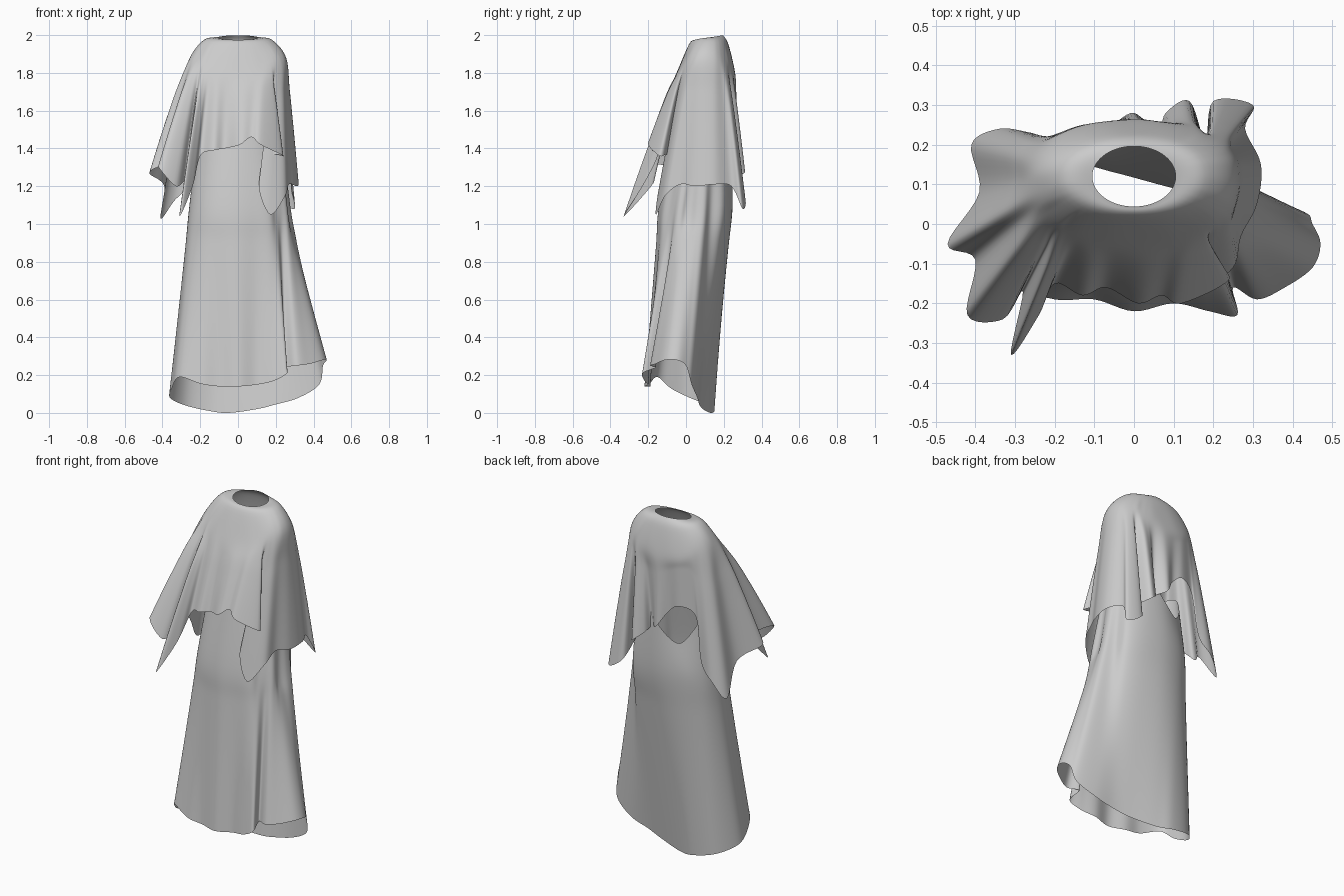
import bpy
import bmesh
from math import sin, cos, pi, atan2, copysign
from mathutils import Vector

cube = bpy.data.objects.get("Cube")
if cube:
    bpy.data.objects.remove(cube, do_unlink=True)

cloth = bpy.data.materials.new("grey_cloth")
cloth.use_nodes = True
grey = (0.6, 0.6, 0.6, 1)
cloth.diffuse_color = grey
cloth.node_tree.nodes["Principled BSDF"].inputs["Base Color"].default_value = grey


def spline(a, b, c, d, t):
    """Smooth curve from b to c."""
    return b + 0.5 * t * (c - a + t * (2 * a - 5 * b + 4 * c - d + t * (3 * (b - c) + d - a)))


def resample(points, steps, closed):
    n = len(points)
    out = []
    for i in range(n if closed else n - 1):
        near = [(i + k) % n if closed else min(max(i + k, 0), n - 1) for k in (-1, 0, 1, 2)]
        out += [spline(*[points[k] for k in near], s / steps) for s in range(steps)]
    return out if closed else out + [points[-1]]


def hem_angles(hem, center):
    """Evenly flowing angles around the body, one per hem point."""
    raw = [atan2(p.y - center.y, p.x - center.x) for p in hem]
    angles = [raw[0]]
    for a in raw[1:]:
        angles.append(angles[-1] + (a - angles[-1] + pi) % (2 * pi) - pi)
    for _ in range(5):
        padded = [angles[-1] - 2 * pi] + angles + [angles[0] + 2 * pi]
        angles = [(padded[i] + padded[i + 1] + padded[i + 2]) / 3 for i in range(len(angles))]
    return angles


def oval(angles, center, rx, ry, height, power=1.0):
    """Ring around the body; height is a function of angle."""
    def soft(v):
        return copysign(abs(v) ** power, v)
    return [Vector((center.x + rx * soft(cos(a)), center.y + ry * soft(sin(a)), height(a)))
            for a in angles]


def hang(top, hem, levels, flare):
    """Rings of cloth falling from a top ring to the hem."""
    rings = []
    for k in range(1, levels + 1):
        s = k / levels
        ring = []
        for p, q in zip(top, hem):
            v = p.lerp(q, s ** flare)
            v.z = p.z + (q.z - p.z) * s
            ring.append(v)
        rings.append(ring)
    return rings


def loft(name, rings, around=6, along=6):
    columns = list(zip(*[resample(r, around, True) for r in rings]))
    grid = [resample(list(c), along, False) for c in columns]
    bm = bmesh.new()
    verts = []
    for column in grid:
        verts.append([bm.verts.new((p.x, p.y, min(max(p.z, 0), 2))) for p in column])
    for i, left in enumerate(verts):
        right = verts[(i + 1) % len(verts)]
        for j in range(len(left) - 1):
            bm.faces.new((left[j], left[j + 1], right[j + 1], right[j]))
    for f in bm.faces:
        f.smooth = True
    mesh = bpy.data.meshes.new(name)
    bm.to_mesh(mesh)
    bm.free()
    mesh.materials.append(cloth)
    obj = bpy.data.objects.new(name, mesh)
    bpy.context.collection.objects.link(obj)
    return obj


# Draped cape: wavy hem with hanging corners, counter-clockwise from the +x side
cape_hem = [Vector(p) for p in (
    (.31, .05, 1.2), (.32, .15, 1.21), (.28, .24, 1.2), (.3, .3, 1.08), (.2, .31, 1.14),
    (.18, .21, 1.24), (.14, .31, 1.27), (.08, .28, 1.32), (.06, .23, 1.35), (0, .28, 1.38),
    (-.06, .25, 1.47), (-.13, .25, 1.52), (-.22, .22, 1.47), (-.26, .23, 1.22),
    (-.34, .24, 1.12), (-.41, .2, 1.03), (-.39, .08, 1.2), (-.47, -.05, 1.27),
    (-.4, -.09, 1.31), (-.42, -.23, 1.3), (-.33, -.24, 1.2), (-.28, -.17, 1.22),
    (-.31, -.33, 1.04), (-.24, -.23, 1.2), (-.2, -.15, 1.36), (-.13, -.18, 1.39),
    (-.07, -.16, 1.4), (.01, -.2, 1.42), (.07, -.18, 1.46), (.12, -.2, 1.42),
    (.24, -.14, 1.36), (.18, -.1, 1.36), (.11, -.14, 1.21), (.17, -.16, 1.05),
    (.25, -.11, 1.15), (.27, -.03, 1.21))]
neck = Vector((0, .12, 0))
angles = hem_angles(cape_hem, Vector((-.02, .05, 0)))
neckline = oval(angles, neck, .105, .076, lambda a: 1.987 + .012 * sin(a))
yoke = oval(angles, neck, .18, .105, lambda a: 1.975 - .025 * sin(a) ** 2, .9)
shoulder = oval(angles, Vector((0, .105, 0)), .255, .155,
                lambda a: 1.88 - .08 * sin(a) ** 2, .85)
loft("draped_cape", [neckline, yoke, shoulder] + hang(shoulder, cape_hem, 4, .85))

# Long skirt: raised front hem, side flare on +x and trailing back
skirt_hem = [Vector(p) for p in (
    (.47, -.05, .28), (.45, 0, .25), (.43, .03, .15), (.32, .06, .08), (.2, .07, .045),
    (.1, .09, .02), (-.05, .13, 0), (-.15, .15, .01), (-.28, .12, .04), (-.36, .02, .08),
    (-.35, -.08, .13), (-.31, -.15, .19), (-.2, -.19, .155), (-.1, -.19, .14),
    (0, -.22, .14), (.1, -.2, .15), (.19, -.22, .17), (.26, -.23, .21), (.25, -.16, .24),
    (.31, -.19, .25), (.38, -.16, .26), (.45, -.11, .28))]
angles = hem_angles(skirt_hem, Vector((0, -.02, 0)))
waist = oval(angles, Vector((.01, .085, 0)), .22, .155,
             lambda a: 1.5 - .22 * max(0, sin(a - .5)) ** 4)
hips = oval(angles, Vector((.005, .052, 0)), .262, .195, lambda a: 1.1, .9)

# Soft pleats on the +x side of the hips
for p, a in zip(hips, angles):
    ripple = 1 + .05 * max(0, cos(a)) * sin(11 * a)
    p.x *= ripple
    p.y *= ripple
loft("long_skirt", [waist, hips] + hang(hips, skirt_hem, 5, 1.05))
